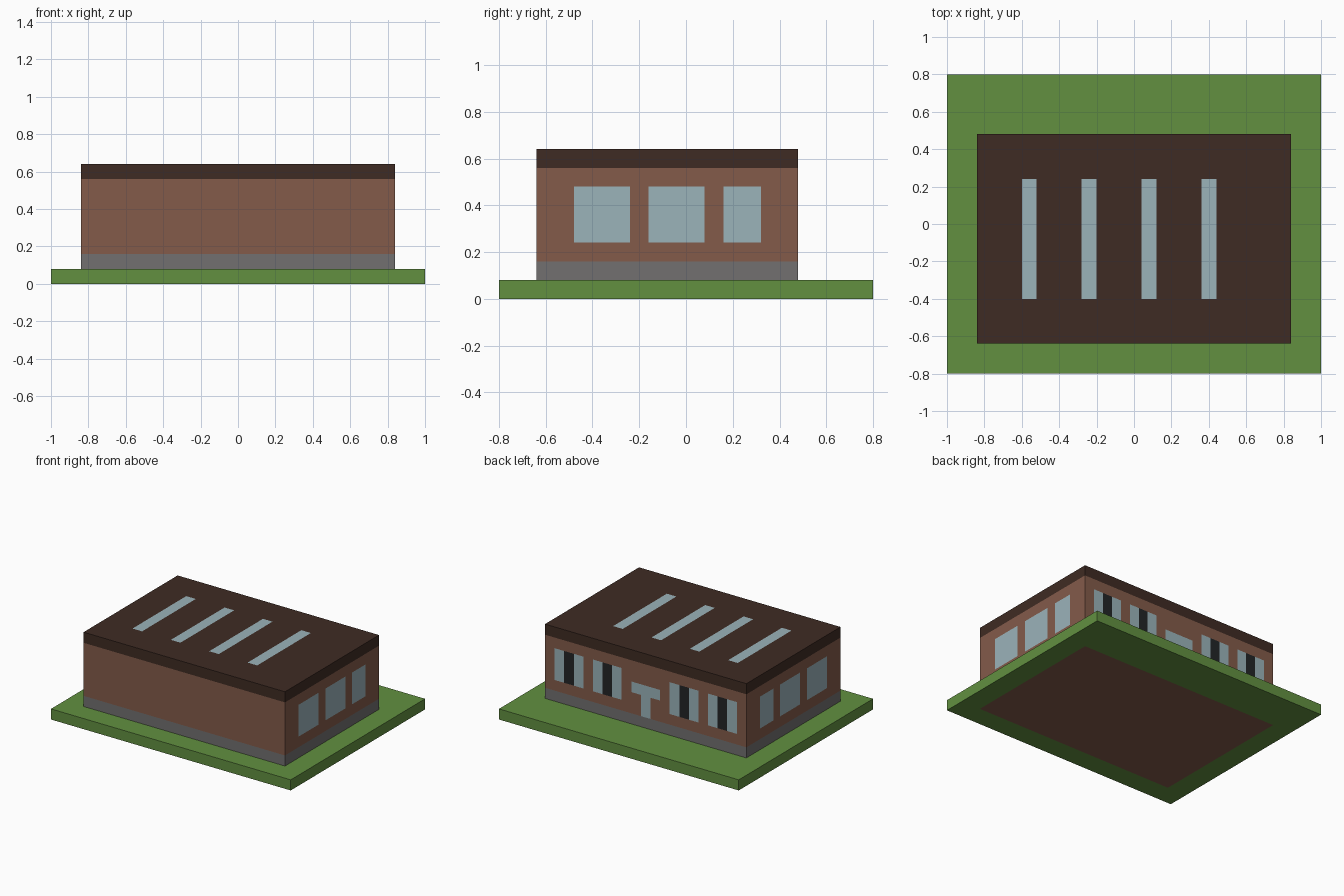
import bpy
import bmesh
from mathutils import Vector

if "Cube" in bpy.data.objects:
    bpy.data.objects.remove(bpy.data.objects["Cube"], do_unlink=True)

U = 0.08  # building module


def make_material(name, hex_code):
    srgb = [int(hex_code[i:i + 2], 16) / 255 for i in (0, 2, 4)]
    lin = [c / 12.92 if c <= 0.04045 else ((c + 0.055) / 1.055) ** 2.4 for c in srgb]
    mat = bpy.data.materials.new(name)
    mat.use_nodes = True
    mat.diffuse_color = (*lin, 1)
    bsdf = mat.node_tree.nodes["Principled BSDF"]
    bsdf.inputs["Base Color"].default_value = (*lin, 1)
    bsdf.inputs["Roughness"].default_value = 0.9
    return mat


GRASS = make_material("grass green", "629040")
STONE = make_material("foundation grey", "727070")
BRICK = make_material("brick brown", "835B4A")
ROOF = make_material("roof dark brown", "3F2B23")
GLASS = make_material("glass pale blue", "9BB3BA")
BLACK = make_material("window black", "222426")


def block(name, lo, hi, base, panels=()):
    """Box from lo to hi, with flush coloured panels cut into its faces.
    A panel is (material, outward direction, low corner, high corner)."""
    lo, hi = Vector(lo), Vector(hi)
    bm = bmesh.new()
    bmesh.ops.create_cube(bm, size=1)
    for v in bm.verts:
        v.co = (lo + hi) / 2 + Vector(a * b for a, b in zip(v.co, hi - lo))

    # Cut along every panel edge
    cuts = {(axis, round(corner[axis], 4)) for _, _, p, q in panels
            for corner in (p, q) for axis in range(3)}
    for axis, at in sorted(cuts):
        if lo[axis] < at - 1e-4 and at + 1e-4 < hi[axis]:
            normal = Vector((axis == 0, axis == 1, axis == 2))
            bmesh.ops.bisect_plane(bm, geom=bm.verts[:] + bm.edges[:] + bm.faces[:],
                                   plane_co=normal * at, plane_no=normal)
    bm.normal_update()

    # Colour the faces inside each panel
    mats = [base] + [m for m in (GLASS, BLACK, BRICK) if any(p[0] == m for p in panels)]
    for mat, direction, p, q in panels:
        for f in bm.faces:
            c = f.calc_center_median()
            if f.normal.dot(Vector(direction)) > 0.9 and all(
                    p[i] - 1e-4 < c[i] < q[i] + 1e-4 for i in range(3)):
                f.material_index = mats.index(mat)

    mesh = bpy.data.meshes.new(name)
    for m in mats:
        mesh.materials.append(m)
    bm.to_mesh(mesh)
    bm.free()
    obj = bpy.data.objects.new(name, mesh)
    bpy.context.collection.objects.link(obj)
    return obj


X, FRONT, BACK = 10.5 * U, -8 * U, 6 * U   # building footprint
SILL, HEAD = 3 * U, 6 * U                  # window heights

# Lawn slab, with the brick floor showing underneath
block("lawn", (-1, -0.8, 0), (1, 0.8, U), GRASS,
      [(BRICK, (0, 0, -1), (-X, FRONT, 0), (X, BACK, 0))])

# Foundation
block("foundation", (-X, FRONT, U), (X, BACK, 2 * U), STONE)

# Three windows on each side wall
wall_panels = []
for side in (-1, 1):
    for start, width in ((-6, 3), (-2, 3), (2, 2)):
        wall_panels.append((GLASS, (side, 0, 0), (side * X, start * U, SILL),
                            (side * X, (start + width) * U, HEAD)))


def back_panel(mat, x, half_width, z0, z1):
    wall_panels.append((mat, (0, 1, 0), (x - half_width, BACK, z0), (x + half_width, BACK, z1)))


# Back wall: four windows with a black middle strip, and a T-shaped entrance
for x in (-8, -4, 4, 8):
    back_panel(GLASS, x * U, 1.5 * U, SILL, HEAD)
    back_panel(BLACK, x * U, 0.5 * U, SILL, HEAD)
back_panel(GLASS, 0, 1.5 * U, 4 * U, 5 * U)
back_panel(GLASS, 0, 0.5 * U, 2 * U, 4 * U)
block("walls", (-X, FRONT, 2 * U), (X, BACK, 7 * U), BRICK, wall_panels)

# Flat roof with four long skylights
skylights = [(GLASS, (0, 0, 1), ((k - 0.5) * U, -5 * U, 8 * U), ((k + 0.5) * U, 3 * U, 8 * U))
             for k in (-7, -3, 1, 5)]
block("roof", (-X, FRONT, 7 * U), (X, BACK, 8 * U), ROOF, skylights)
